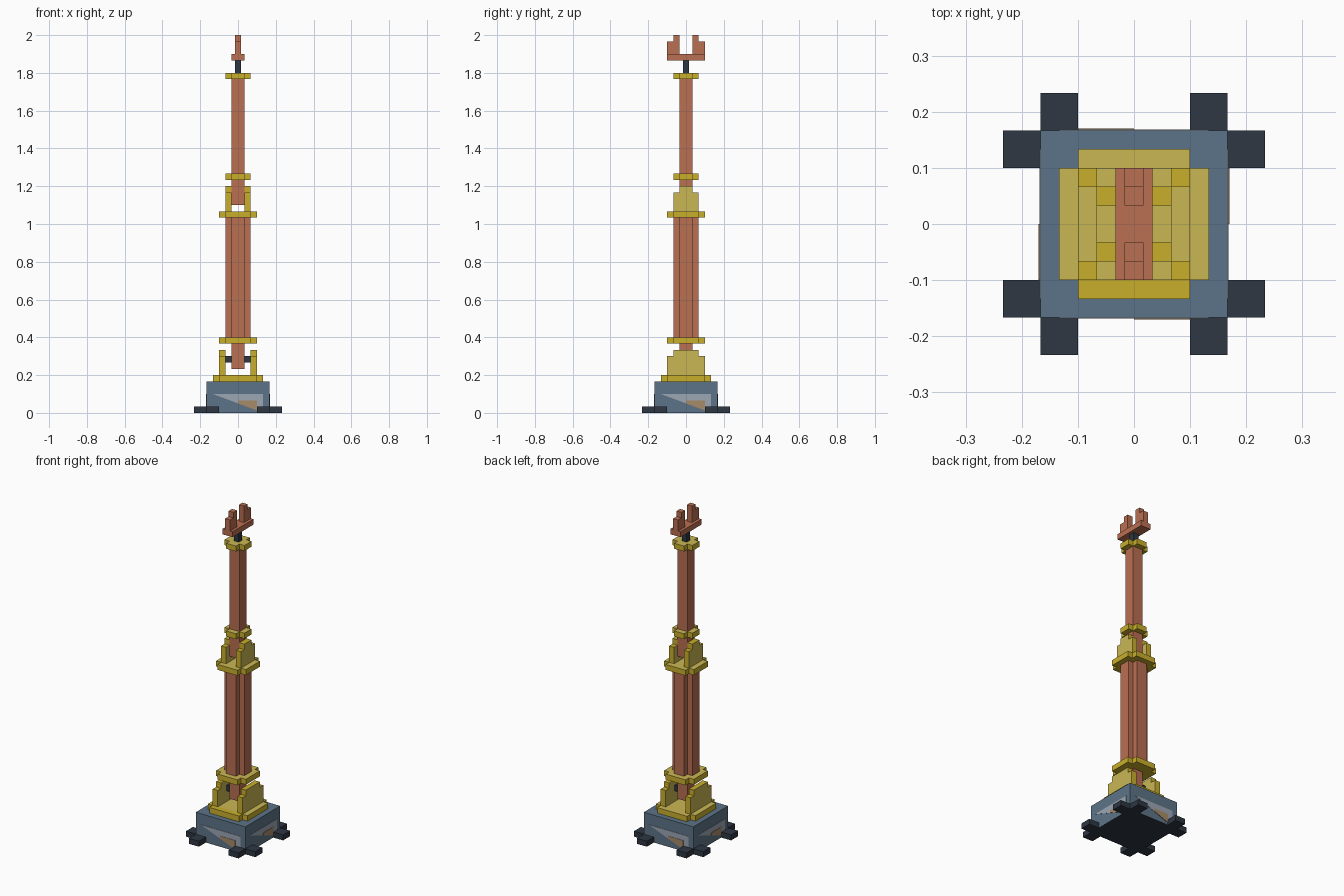
import bpy, bmesh, math
from mathutils import Matrix

cube = bpy.data.objects.get("Cube")
if cube:
    bpy.data.objects.remove(cube, do_unlink=True)

U = 1 / 30  # block unit; part sizes below are counted in blocks


def material(name, rgb):
    lin = [((c / 255 + 0.055) / 1.055) ** 2.4 for c in rgb] + [1]
    m = bpy.data.materials.new(name)
    m.use_nodes = True
    m.diffuse_color = lin
    m.node_tree.nodes["Principled BSDF"].inputs["Base Color"].default_value = lin
    return m


SLATE = material("slate blue", (92, 116, 136))
DARK = material("dark iron", (46, 55, 66))
COPPER = material("copper", (186, 110, 82))
GOLD = material("gold", (201, 175, 43))
PALE = material("pale gold", (202, 183, 84))
SILVER = material("silver grey", (156, 166, 180))
TAN = material("tan", (168, 139, 106))


def prism(name, outline, lo, hi, mats, rule=None, axis="z"):
    """Extrude an outline (in blocks) along an axis, from lo to hi."""
    place = {"z": lambda a, b, h: (a, b, h),
             "x": lambda a, b, h: (h, a, b),
             "y": lambda a, b, h: (a, h, b)}[axis]
    bm = bmesh.new()
    face = bm.faces.new([bm.verts.new(place(a, b, lo)) for a, b in outline])
    new = bmesh.ops.extrude_face_region(bm, geom=[face])["geom"]
    shift = place(0, 0, hi - lo)
    bmesh.ops.translate(bm, vec=shift, verts=[v for v in new if isinstance(v, bmesh.types.BMVert)])
    bmesh.ops.recalc_face_normals(bm, faces=bm.faces[:])
    bmesh.ops.scale(bm, vec=(U, U, U), verts=bm.verts[:])
    bm.normal_update()
    if rule:
        for f in bm.faces:
            f.material_index = 1 if rule(f.normal) else 0
    mesh = bpy.data.meshes.new(name)
    bm.to_mesh(mesh)
    bm.free()
    for m in mats:
        mesh.materials.append(m)
    obj = bpy.data.objects.new(name, mesh)
    bpy.context.scene.collection.objects.link(obj)
    return obj


def rect(x0, x1, y0, y1):
    return [(x0, y0), (x1, y0), (x1, y1), (x0, y1)]


def square(r):
    return rect(-r, r, -r, r)


def plus(a, b):
    """Square of half size a with notched corners, arms of half width b."""
    return [(a, -b), (a, b), (b, b), (b, a), (-b, a), (-b, b),
            (-a, b), (-a, -b), (-b, -b), (-b, -a), (b, -a), (b, -b)]


def facing_up(n):
    return n.z > 0.5


def facing_side(n):
    return abs(n.x) > 0.5


# Base block with dark underside
prism("base", square(5), 0, 5, [SLATE, DARK], lambda n: n.z < -0.5)

# Feet: an L of two blocks at each corner
for i, corner in enumerate(("front_right", "front_left", "back_left", "back_right")):
    sx = -1 if "right" in corner else 1
    sy = -1 if "front" in corner else 1
    for part, (a, b, c, d) in (("side", (5, 7, 3, 5)), ("end", (3, 5, 5, 7))):
        prism(f"foot_{corner}_{part}", rect(sx * a, sx * b, sy * c, sy * d), 0, 1, [DARK])

# Wedge panels on the four base sides
wedge = [(-4, 3), (4, 3), (4, 0.02)]
patch = [(0, 2), (3, 2), (3, 0.4), (0, 1.5)]
for i, side in enumerate(("front", "left", "back", "right")):
    turn = Matrix.Rotation(math.radians(90 * i), 4, "Z")
    prism(f"panel_{side}", wedge, -5.05, -5, [SILVER], axis="y").data.transform(turn)
    prism(f"patch_{side}", patch, -5.1, -5.05, [TAN], axis="y").data.transform(turn)

# Gold collars, from bottom to top
for name, a, b, lo in (("base_plate", 4, 3, 5), ("lower_collar", 3, 2, 11),
                       ("middle_plate", 3, 2, 31), ("middle_collar", 2, 1, 37),
                       ("top_collar", 2, 1, 53)):
    prism(name, plus(a, b), lo, lo + 1, [GOLD, PALE], facing_up)
prism("base_plate_front_strip", rect(-3, 3, -4, -3), 6, 6.04, [GOLD])

# Stepped brackets on either side of each joint
for level, inner, half, z, step in (("lower", 2, 3, 6, 9), ("upper", 1, 2, 32, 35)):
    h = half - 1
    outline = [(-half, z), (half, z), (half, step), (h, step), (h, step + 1),
               (-h, step + 1), (-h, step), (-half, step)]
    for side, s in (("right", -1), ("left", 1)):
        prism(f"{level}_bracket_{side}", outline, s * inner, s * (inner + 1),
              [GOLD, PALE], facing_side, axis="x")

# Axle through the lower joint
prism("lower_axle", rect(-0.5, 0.5, 8, 9), -2, 2, [DARK], axis="x")

# Copper columns and their hinge necks
prism("lower_neck", square(1), 7, 11, [COPPER])
prism("lower_column", plus(2, 1), 12, 31, [COPPER])
prism("upper_neck", square(1), 33, 37, [COPPER])
prism("upper_column", square(1), 38, 53, [COPPER])

# Post and fork head
prism("head_post", square(0.5), 54, 56, [DARK])
prism("head_bar", rect(-1, 1, -3, 3), 56, 57, [COPPER])
for side, s in (("front", -1), ("back", 1)):
    prong = [(s * y, z) for y, z in ((1, 57), (3, 57), (3, 59), (2, 59), (2, 60), (1, 60))]
    prism(f"head_prong_{side}", prong, -0.5, 0.5, [COPPER], axis="x")
